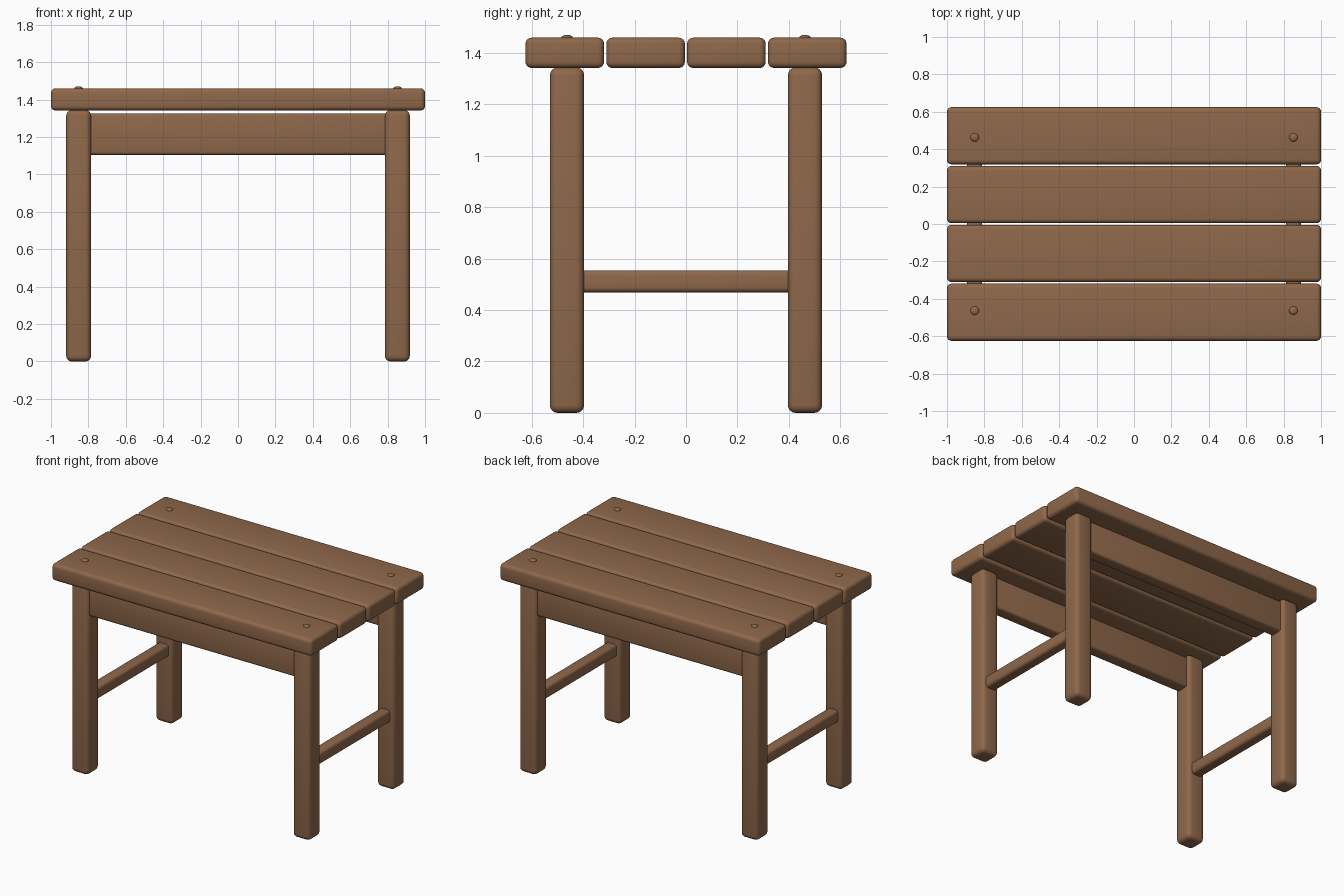
import bpy, math

if "Cube" in bpy.data.objects:
    bpy.data.objects.remove(bpy.data.objects["Cube"])

wood = bpy.data.materials.new("brown wood")
wood.diffuse_color = (0.275, 0.138, 0.069, 1)
wood.use_nodes = True
wood.node_tree.nodes["Principled BSDF"].inputs["Base Color"].default_value = wood.diffuse_color


def finish(obj, name):
    obj.name = name
    obj.data.materials.append(wood)
    bpy.ops.object.shade_smooth_by_angle(angle=math.radians(40))


def rounded_box(name, center, size, radius, segments=4):
    bpy.ops.mesh.primitive_cube_add(size=1, location=center)
    obj = bpy.context.object
    obj.scale = size
    bpy.ops.object.transform_apply(location=False, rotation=False, scale=True)
    bevel = obj.modifiers.new("rounded edges", 'BEVEL')
    bevel.width = radius
    bevel.segments = segments
    bpy.ops.object.modifier_apply(modifier=bevel.name)
    finish(obj, name)


LEG_X, LEG_Y = 0.852, 0.463

# Four top planks with narrow gaps
for i in range(4):
    rounded_box(f"top_plank_{i + 1}", (0, (i - 1.5) * 0.3145, 1.401),
                (2.0, 0.306, 0.118), 0.024)

for sy, depth in ((-1, "front"), (1, "back")):
    # Long apron board under the top
    rounded_box(f"{depth}_apron", (0, sy * LEG_Y, 1.215), (1.64, 0.09, 0.22), 0.015, 3)
    for sx, side in ((-1, "left"), (1, "right")):
        # Leg
        rounded_box(f"{depth}_{side}_leg", (sx * LEG_X, sy * LEG_Y, 0.672),
                    (0.133, 0.133, 1.344), 0.03)
        # Domed peg head on the plank
        bpy.ops.mesh.primitive_uv_sphere_add(segments=20, ring_count=10, radius=1,
                                             location=(sx * LEG_X, sy * LEG_Y, 1.459))
        peg = bpy.context.object
        peg.scale = (0.023, 0.023, 0.012)
        bpy.ops.object.transform_apply(location=False, rotation=False, scale=True)
        finish(peg, f"{depth}_{side}_peg")

# Side stretchers between front and back legs
for sx, side in ((-1, "left"), (1, "right")):
    rounded_box(f"{side}_stretcher", (sx * LEG_X, 0, 0.512), (0.08, 0.86, 0.086), 0.02)
